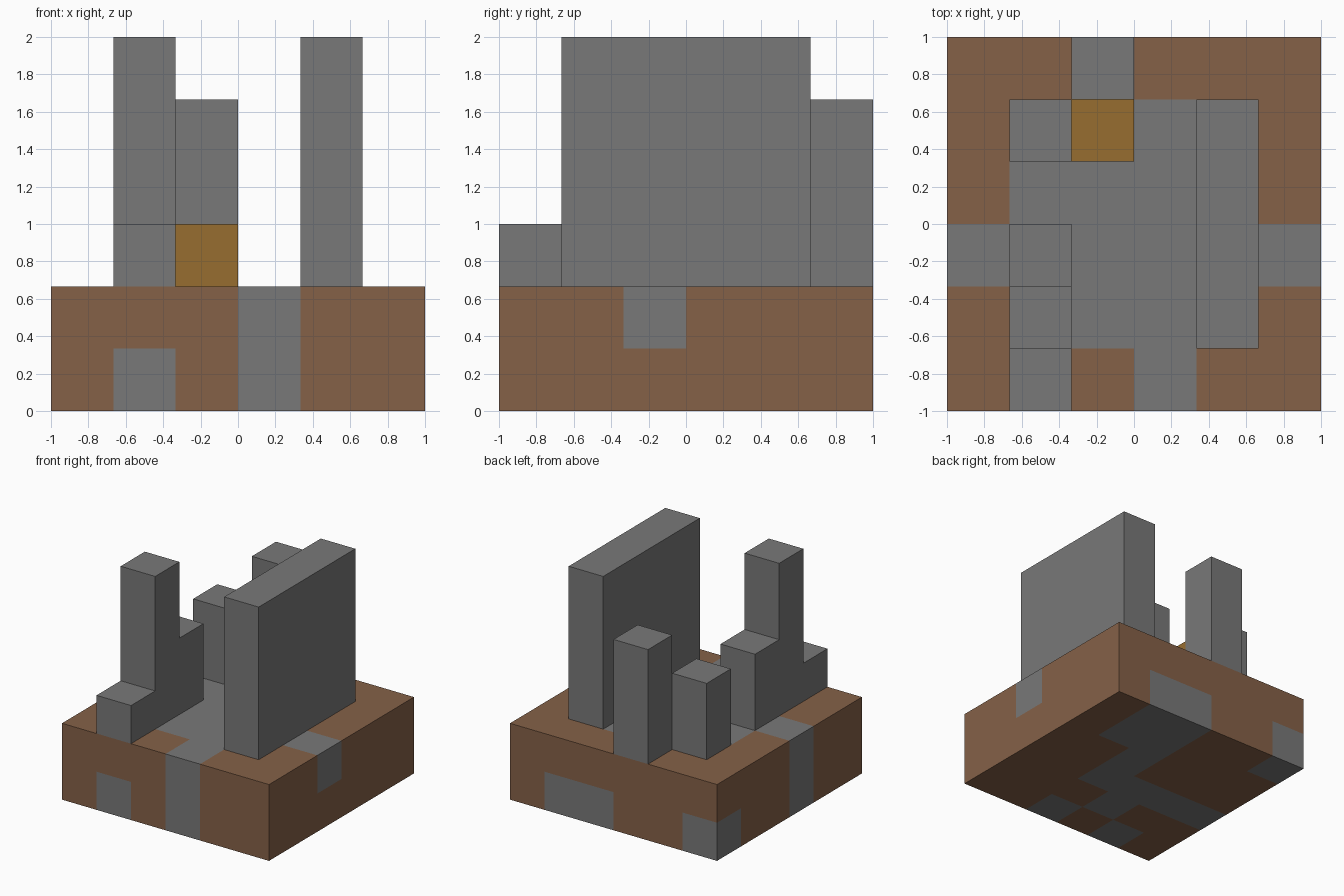
import bpy
import bmesh
from math import floor
from mathutils import Matrix, Vector

CELL = 1 / 3  # the whole model sits on a six-by-six grid of cubes

old = bpy.data.objects.get("Cube")
if old:
    bpy.data.objects.remove(old, do_unlink=True)


def make_material(name, rgb):
    mat = bpy.data.materials.new(name)
    mat.use_nodes = True
    color = (*rgb, 1)
    mat.diffuse_color = color
    bsdf = mat.node_tree.nodes["Principled BSDF"]
    bsdf.inputs["Base Color"].default_value = color
    bsdf.inputs["Roughness"].default_value = 0.9
    return mat


earth = make_material("earth brown", (0.235, 0.120, 0.064))
stone = make_material("stone gray", (0.190, 0.190, 0.190))
gold = make_material("dull gold", (0.310, 0.155, 0.030))


def box_mesh(col, row, level, size):
    """Box whose corner cell and size are given in grid cells."""
    bm = bmesh.new()
    bmesh.ops.create_cube(bm, size=1)
    size = Vector(size)
    center = Vector((col - 3, row - 3, level)) + size / 2
    bmesh.ops.transform(
        bm, verts=bm.verts,
        matrix=Matrix.Translation(center * CELL) @ Matrix.Diagonal((*(size * CELL), 1)))
    return bm


def add_object(name, bm, materials):
    mesh = bpy.data.meshes.new(name)
    bm.to_mesh(mesh)
    bm.free()
    for mat in materials:
        mesh.materials.append(mat)
    obj = bpy.data.objects.new(name, mesh)
    bpy.context.collection.objects.link(obj)
    return obj


# Ground slab: stone cells (#) in earth (.), back row first, lower layer first
LAYERS = [
    ["#..##.",
     "...##.",
     "...#..",
     "####..",
     "..#...",
     ".#.#.."],
    ["......",
     ".####.",
     ".####.",
     "######",
     ".####.",
     "...#.."],
]
slab = box_mesh(0, 0, 0, (6, 6, 2))
for axis, cuts in ((0, range(-2, 3)), (1, range(-2, 3)), (2, [1])):
    normal = Vector((0, 0, 0))
    normal[axis] = 1
    for cut in cuts:
        bmesh.ops.bisect_plane(
            slab, geom=slab.verts[:] + slab.edges[:] + slab.faces[:],
            plane_co=normal * cut * CELL, plane_no=normal)
slab.normal_update()
for face in slab.faces:
    # Step just inside the face to find the cell it belongs to
    inside = face.calc_center_median() / CELL - face.normal * 0.5
    col, row, level = floor(inside.x + 3), floor(inside.y + 3), floor(inside.z)
    face.material_index = int(LAYERS[level][5 - row][col] == "#")
add_object("ground_slab", slab, [earth, stone])

# Standing blocks: name, column, row, width, depth, height, material
BLOCKS = [
    ("long_wall", 4, 1, 1, 4, 4, stone),
    ("front_step", 1, 0, 1, 1, 1, stone),
    ("tall_pillar", 1, 1, 1, 1, 4, stone),
    ("pillar_buttress", 1, 2, 1, 1, 2, stone),
    ("short_pillar", 1, 4, 1, 1, 2, stone),
    ("back_pillar", 2, 5, 1, 1, 3, stone),
    ("gold_block", 2, 4, 1, 1, 1, gold),
]
for name, col, row, width, depth, height, mat in BLOCKS:
    add_object(name, box_mesh(col, row, 2, (width, depth, height)), [mat])
